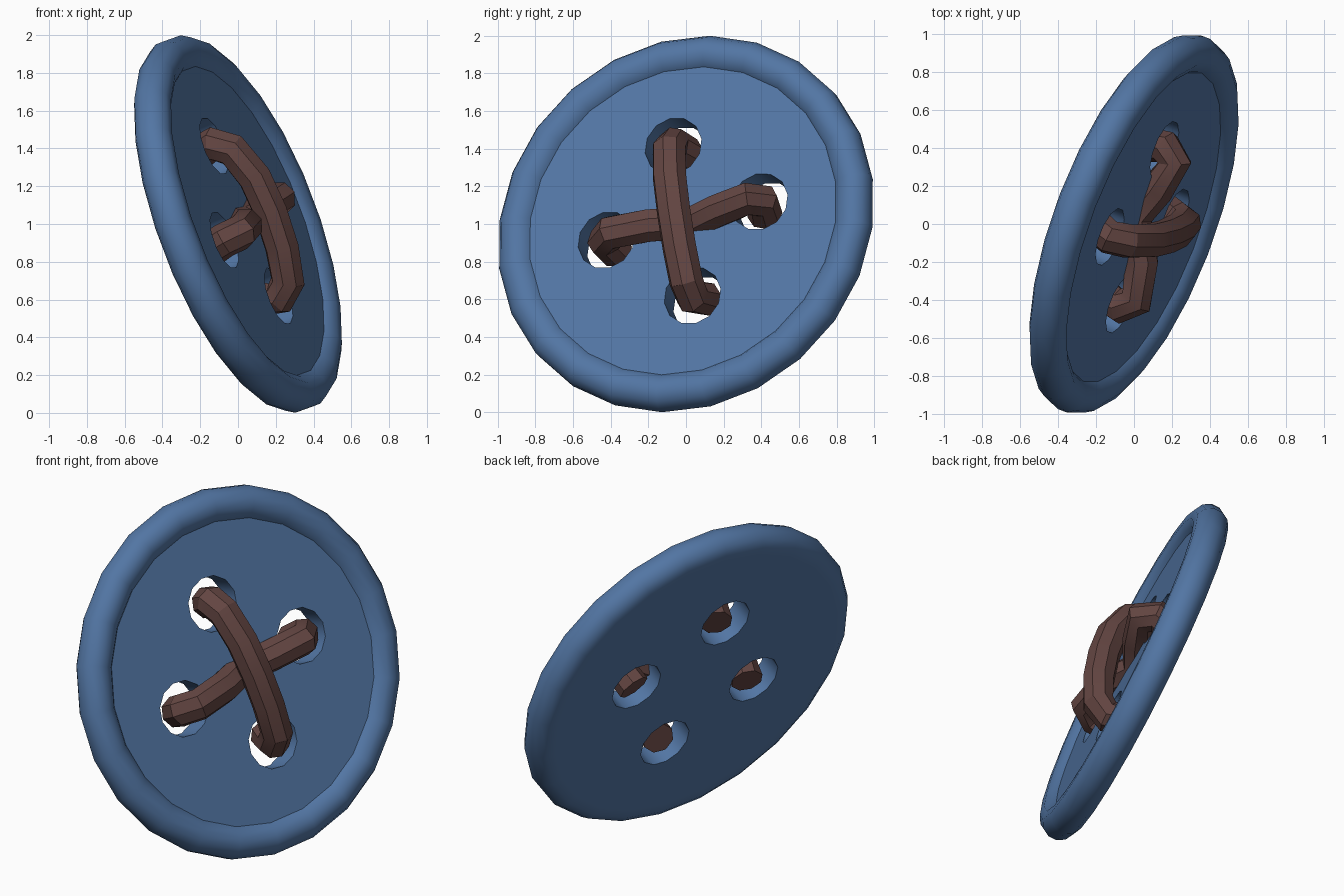
import bpy, bmesh
from math import sin, cos, pi, radians
from mathutils import Vector, Matrix

if "Cube" in bpy.data.objects:
    bpy.data.objects.remove(bpy.data.objects["Cube"])

# Tilted frame of the button: local z is the face normal, local y runs along the upper thread
normal = Vector((0.88, -0.336, 0.336)).normalized()
up = Vector((-0.39, -0.116, 0.907))
up = (up - normal * up.dot(normal)).normalized()
side = up.cross(normal)
FRAME = Matrix((side, up, normal)).transposed().to_4x4()
FRAME.translation = (0, 0, 1)


def material(name, colour):
    m = bpy.data.materials.new(name)
    m.use_nodes = True
    m.diffuse_color = (*colour, 1)
    m.node_tree.nodes["Principled BSDF"].inputs["Base Color"].default_value = (*colour, 1)
    return m


def finish(name, bm, mat):
    bmesh.ops.recalc_face_normals(bm, faces=bm.faces)
    mesh = bpy.data.meshes.new(name)
    bm.to_mesh(mesh)
    bm.free()
    mesh.materials.append(mat)
    ob = bpy.data.objects.new(name, mesh)
    bpy.context.collection.objects.link(ob)
    ob.matrix_world = FRAME
    return ob


def activate(ob):
    bpy.ops.object.select_all(action='DESELECT')
    ob.select_set(True)
    bpy.context.view_layer.objects.active = ob


def loft(bm, rings):
    """Join rings of points into a capped skin."""
    loops = [[bm.verts.new(p) for p in ring] for ring in rings]
    n = len(loops[0])
    for a, b in zip(loops, loops[1:]):
        for i in range(n):
            j = (i + 1) % n
            bm.faces.new((a[i], a[j], b[j], b[i]))
    bm.faces.new(loops[0])
    bm.faces.new(loops[-1])


def circle(r, z, n, x=0, y=0):
    return [(x + r * cos(2 * pi * i / n), y + r * sin(2 * pi * i / n), z) for i in range(n)]


blue = material("button blue", (0.085, 0.18, 0.37))
brown = material("thread brown", (0.125, 0.06, 0.054))

# Button: flat back, rounded rim, recessed front face
RIM, TUBE, FRONT = 0.955, 0.1, 0.05
rings = [circle(RIM + TUBE * cos(radians(a)), TUBE * sin(radians(a)), 24)
         for a in range(-105, 136, 30)]
rings.append(circle(RIM - 0.087, FRONT, 24))
bm = bmesh.new()
loft(bm, rings)
button = finish("button", bm, blue)

# Four thread holes
bm = bmesh.new()
for k in range(4):
    x, y = 0.435 * cos(k * pi / 2), 0.435 * sin(k * pi / 2)
    loft(bm, [circle(0.16, z, 12, x, y) for z in (-0.3, 0.3)])
cutter = finish("hole_cutter", bm, blue)
cutter.hide_render = True
bpy.context.view_layer.update()
activate(button)
cut = button.modifiers.new("holes", 'BOOLEAN')
cut.operation = 'DIFFERENCE'
cut.solver = 'EXACT'
cut.object = cutter
bpy.ops.object.modifier_apply(modifier=cut.name)
bpy.data.objects.remove(cutter)
activate(button)
bpy.ops.object.shade_smooth_by_angle(angle=radians(35))


def thread(name, path, across, radius=0.093, sides=8):
    """Sweep an octagon along a path; across is the constant sideways direction."""
    pts = [Vector(p) for p in path]
    rings = []
    for i, p in enumerate(pts):
        before = (p - pts[max(i - 1, 0)]).normalized()
        after = (pts[min(i + 1, len(pts) - 1)] - p).normalized()
        tangent = (before + after).normalized()
        s = (across - tangent * across.dot(tangent)).normalized()
        t = tangent.cross(s)
        rings.append([p + radius * (s * cos(2 * pi * k / sides) + t * sin(2 * pi * k / sides))
                      for k in range(sides)])
    bm = bmesh.new()
    loft(bm, rings)
    ob = finish(name, bm, brown)
    activate(ob)
    bpy.ops.object.shade_smooth_by_angle(angle=radians(30))


# Upper thread arches over the lower one, which dips into the button at the crossing
upper = [(0.42, -0.07), (0.445, 0.05), (0.38, 0.135), (0.2, 0.19), (0, 0.195),
         (-0.2, 0.175), (-0.38, 0.13), (-0.445, 0.05), (-0.42, -0.07)]
lower = [(0.42, -0.07), (0.45, 0.05), (0.39, 0.125), (0.22, 0.07), (0.04, -0.003),
         (-0.18, 0.1), (-0.38, 0.13), (-0.445, 0.05), (-0.42, -0.07)]
thread("upper_thread", [(0.04 if h < 0 else 0, u, h) for u, h in upper], Vector((1, 0, 0)))
thread("lower_thread", [(v, -0.03 if h < -0.05 else 0, h) for v, h in lower], Vector((0, 1, 0)))
